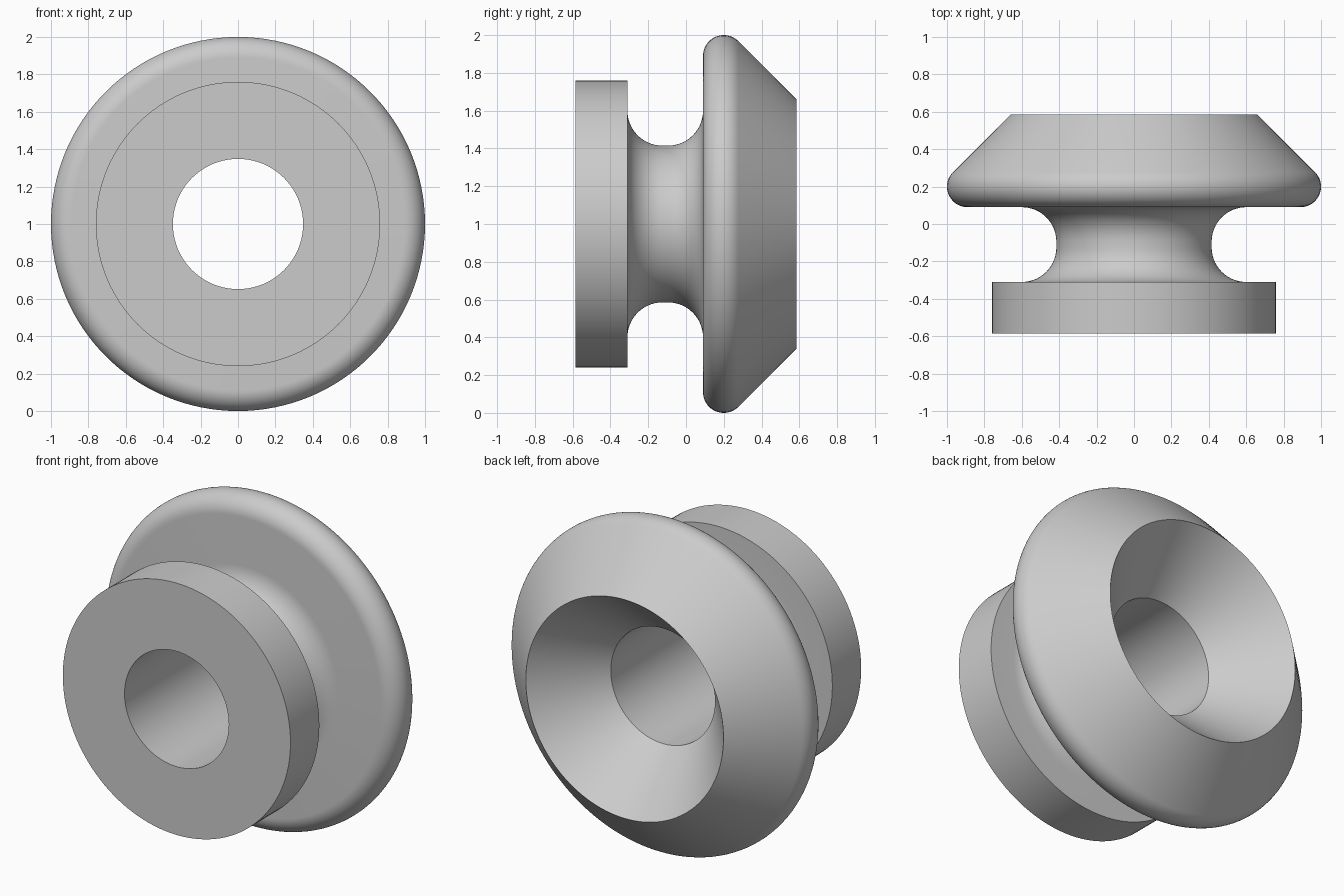
import bpy
import bmesh
from math import sin, cos, radians, tau
from mathutils import Vector, Matrix

cube = bpy.data.objects.get("Cube")
if cube:
    bpy.data.objects.remove(cube, do_unlink=True)

grey = bpy.data.materials.new("plain grey")
grey.use_nodes = True
colour = (0.6, 0.6, 0.6, 1)
grey.diffuse_color = colour
grey.node_tree.nodes["Principled BSDF"].inputs["Base Color"].default_value = colour


def arc(y, r, radius, start, end, steps=14):
    """Points (y, r) along a rounded corner; angle 0 points to +y, 90 outwards."""
    angles = [radians(start + (end - start) * i / steps) for i in range(steps + 1)]
    return [(y + radius * cos(a), r + radius * sin(a)) for a in angles]


HALF, BORE, HUB, FILLET = 0.585, 0.348, 0.76, 0.185

# Closed half section: front hub, rounded groove, rim, back cone, countersink, bore
profile = [(-HALF, BORE), (-HALF, HUB), (-0.31, HUB)]
profile += arc(-0.31 + FILLET, 0.6, FILLET, 180, 270)
profile += arc(0.09 - FILLET, 0.6, FILLET, 270, 360)
profile += arc(0.2, 0.89, 0.11, 180, 45, 20)
profile += [(HALF, 0.66), (0.22, BORE)]

# Revolve the section around the front-to-back axis
bm = bmesh.new()
verts = [bm.verts.new((0, y, r)) for y, r in profile]
edges = [bm.edges.new((v, verts[(i + 1) % len(verts)])) for i, v in enumerate(verts)]
bmesh.ops.spin(bm, geom=verts + edges, cent=(0, 0, 0), axis=(0, 1, 0),
               angle=tau, steps=128, use_duplicate=False)
bmesh.ops.remove_doubles(bm, verts=bm.verts, dist=0.0001)
bmesh.ops.recalc_face_normals(bm, faces=bm.faces)
bmesh.ops.translate(bm, verts=bm.verts, vec=(0, 0, 1))

mesh = bpy.data.meshes.new("grooved_bushing")
bm.to_mesh(mesh)
bm.free()
mesh.materials.append(grey)
bushing = bpy.data.objects.new("grooved_bushing", mesh)
bpy.context.collection.objects.link(bushing)

# Smooth curves, crisp rims
bpy.ops.object.select_all(action="DESELECT")
bushing.select_set(True)
bpy.context.view_layer.objects.active = bushing
bpy.ops.object.shade_smooth_by_angle(angle=radians(30))
